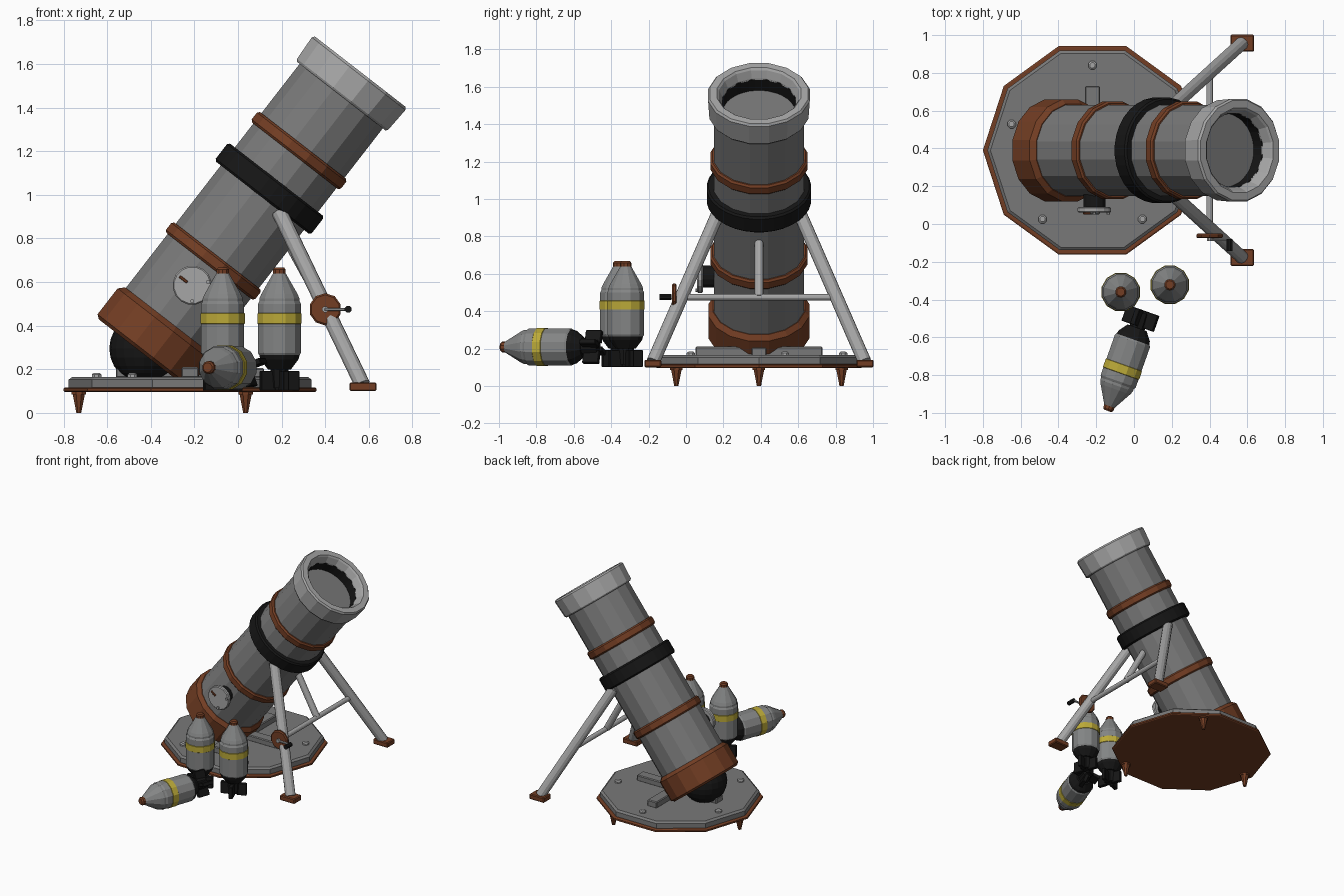
import bpy, bmesh
from math import radians, sin, cos, pi
from mathutils import Vector, Matrix

cube = bpy.data.objects.get("Cube")
if cube:
    bpy.data.objects.remove(cube)


def material(name, r, g, b):
    m = bpy.data.materials.new(name)
    m.use_nodes = True
    m.diffuse_color = (r, g, b, 1)
    m.node_tree.nodes["Principled BSDF"].inputs["Base Color"].default_value = (r, g, b, 1)
    return m


GREY = material("gunmetal grey", 0.19, 0.19, 0.19)
LIGHT = material("light steel", 0.38, 0.38, 0.38)
SHELL = material("shell grey", 0.23, 0.235, 0.235)
BROWN = material("rust brown", 0.17, 0.047, 0.017)
BLACK = material("black", 0.008, 0.008, 0.008)
YELLOW = material("yellow", 0.5, 0.4, 0.04)


def finish(name, bm, mats, matrix=Matrix()):
    bmesh.ops.recalc_face_normals(bm, faces=bm.faces)
    mesh = bpy.data.meshes.new(name)
    bm.to_mesh(mesh)
    bm.free()
    for m in mats:
        mesh.materials.append(m)
    ob = bpy.data.objects.new(name, mesh)
    ob.matrix_world = matrix
    bpy.context.collection.objects.link(ob)
    return ob


def lathe(name, profile, mats, matrix=Matrix(), sides=16, slots=None, turn=0.5):
    """Turn (radius, height) points about z and cap both ends."""
    bm = bmesh.new()
    rings = []
    for r, z in profile:
        angles = [2 * pi * (i + turn) / sides for i in range(sides)]
        rings.append([bm.verts.new((r * cos(a), r * sin(a), z)) for a in angles])
    for k in range(len(rings) - 1):
        for i in range(sides):
            j = (i + 1) % sides
            f = bm.faces.new((rings[k][i], rings[k][j], rings[k + 1][j], rings[k + 1][i]))
            f.material_index = slots[k] if slots else 0
    for ring, k in ((rings[0], 0), (rings[-1], -1)):
        bm.faces.new(ring).material_index = slots[k] if slots else 0
    return finish(name, bm, mats, matrix)


def box(name, size, mat, matrix, bevel=0.006):
    bm = bmesh.new()
    bmesh.ops.create_cube(bm, size=1)
    bmesh.ops.scale(bm, vec=size, verts=bm.verts)
    bmesh.ops.bevel(bm, geom=bm.edges[:], offset=bevel, segments=1, affect='EDGES')
    return finish(name, bm, [mat], matrix)


def rod(name, a, b, radius, mat, sides=12):
    a, b = Vector(a), Vector(b)
    turn = (b - a).to_track_quat('Z', 'Y').to_matrix().to_4x4()
    return lathe(name, [(radius, 0), (radius, (b - a).length)], [mat],
                 Matrix.Translation(a) @ turn, sides)


def at(x, y, z):
    return Matrix.Translation((x, y, z))


# Base plate with rivets, cross braces and ground spikes
CX, CY = -0.22, 0.39
lathe("base_rim", [(0.572, 0.095), (0.58, 0.1), (0.58, 0.112), (0.572, 0.117)], [BROWN],
      at(CX, CY, 0), 10, turn=0)
lathe("base_plate", [(0.556, 0.115), (0.556, 0.153), (0.54, 0.165)], [GREY],
      at(CX, CY, 0), 10, turn=0)
for i in range(5):
    a = radians(90 + 72 * i)
    lathe("base_rivet", [(0.024, 0.16), (0.024, 0.176), (0.015, 0.183)], [LIGHT],
          at(CX + 0.45 * cos(a), CY + 0.45 * sin(a), 0), 8)
for i in range(3):
    a = radians(60 + 120 * i)
    lathe("ground_spike", [(0.012, 0), (0.03, 0.085), (0.036, 0.085), (0.036, 0.1)], [BROWN],
          at(CX + 0.51 * cos(a), CY + 0.51 * sin(a), 0), 8)
box("brace_across", (0.08, 0.68, 0.05), GREY, at(CX, CY, 0.185))
box("brace_along", (0.68, 0.08, 0.046), GREY, at(CX, CY, 0.183))

# Barrel, tilted forward, standing on a ball
TILT = at(-0.44, CY, 0.275) @ Matrix.Rotation(radians(37.8), 4, 'Y')
bm = bmesh.new()
bmesh.ops.create_uvsphere(bm, u_segments=20, v_segments=12, radius=0.16)
finish("pivot_ball", bm, [BLACK], at(-0.43, CY, 0.295))
lathe("barrel", [(0.246, 0.1), (0.246, 1.5)], [GREY], TILT)
lathe("breech_collar", [(0.255, 0), (0.275, 0.015), (0.275, 0.165), (0.25, 0.19)], [BROWN], TILT)


def band(name, middle, width, radius, mat, sides=16):
    h, c = width / 2, 0.01
    lathe(name, [(0.24, middle - h), (radius - c, middle - h), (radius, middle - h + c),
                 (radius, middle + h - c), (radius - c, middle + h), (0.24, middle + h)],
          [mat], TILT, sides)


band("lower_band", 0.533, 0.06, 0.264, BROWN)
band("clamp_band", 0.953, 0.105, 0.28, BLACK, 32)
band("upper_band", 1.174, 0.06, 0.264, BROWN)
lathe("muzzle", [(0.24, 1.49), (0.262, 1.49), (0.27, 1.5), (0.277, 1.62), (0.268, 1.632),
                 (0.228, 1.632), (0.218, 1.622), (0.2, 1.58), (0.198, 1.57), (0.198, 1.0)],
      [LIGHT, BLACK], TILT, slots=[0] * 8 + [1], sides=16)
lathe("bore_lining", [(0.2, 1.0), (0.202, 1.575), (0.196, 1.575), (0.196, 1.01)], [BLACK], TILT, 32)

# Bipod
for side in (-1, 1):
    rod("bipod_leg", (0.19, CY + side * 0.22, 0.92), (0.57, CY + side * 0.565, 0.13), 0.036, LIGHT)
    box("bipod_foot", (0.125, 0.09, 0.04), BROWN, at(0.573, CY + side * 0.567, 0.12))
rod("bipod_crossbar", (0.4, -0.07, 0.475), (0.4, 0.8, 0.475), 0.018, LIGHT)
rod("bipod_strut", (0.4, CY, 0.475), (0.21, CY, 0.82), 0.024, LIGHT)

# Crank wheel facing the front
FACE = Matrix.Rotation(radians(90), 4, 'X')
lathe("crank_wheel", [(0.066, 0), (0.074, 0.007), (0.074, 0.018), (0.066, 0.025)], [BROWN],
      at(0.4, -0.05, 0.475) @ FACE, 10)
rod("crank_hub", (0.4, -0.07, 0.475), (0.4, -0.09, 0.475), 0.015, LIGHT, 8)
box("crank_arm", (0.11, 0.012, 0.014), LIGHT, at(0.45, -0.085, 0.475), 0.003)
rod("crank_grip", (0.505, -0.08, 0.475), (0.505, -0.142, 0.475), 0.017, BLACK, 8)

# Sight dial on the side of the barrel
rod("dial_mount", (-0.21, 0.2, 0.585), (-0.21, 0.085, 0.585), 0.06, BLACK)
lathe("dial", [(0.084, 0), (0.09, 0.006), (0.09, 0.024), (0.084, 0.03)], [LIGHT],
      at(-0.21, 0.09, 0.585) @ FACE, 16)
box("dial_pointer", (0.045, 0.012, 0.013), BROWN,
    at(-0.25, 0.057, 0.612) @ Matrix.Rotation(radians(38), 4, 'Y'), 0.003)
for x, z in ((-0.21, 0.512), (-0.137, 0.6)):
    rod("dial_stud", (x, 0.065, z), (x, 0.05, z), 0.01, LIGHT, 8)


# Finned shells: two standing, one lying
def shell(matrix, fin_turn):
    lathe("shell_body",
          [(0.055, 0.1), (0.09, 0.145), (0.096, 0.165), (0.102, 0.175), (0.102, 0.308),
           (0.105, 0.31), (0.105, 0.355), (0.102, 0.357), (0.102, 0.4), (0.095, 0.412),
           (0.095, 0.425), (0.086, 0.445), (0.03, 0.54)],
          [BLACK, SHELL, YELLOW], matrix, 12, [0, 0] + [1] * 2 + [2] * 3 + [1] * 5)
    lathe("shell_fuse", [(0.03, 0.535), (0.03, 0.558), (0.022, 0.567)], [BROWN], matrix, 10)
    lathe("shell_tail", [(0.038, 0.015), (0.045, 0.11)], [BLACK], matrix, 10)
    for i in range(4):
        turn = Matrix.Rotation(radians(fin_turn + 90 * i), 4, 'Z')
        box("shell_fin", (0.07, 0.028, 0.09), BLACK, matrix @ turn @ at(0.058, 0, 0.047), 0.003)


shell(at(-0.07, -0.36, 0.1), 20)
shell(at(0.19, -0.322, 0.1), 20)
shell(at(0.05, -0.455, 0.208) @ Matrix.Rotation(radians(-19.5), 4, 'Z')
      @ Matrix.Rotation(radians(90), 4, 'X'), 20)
